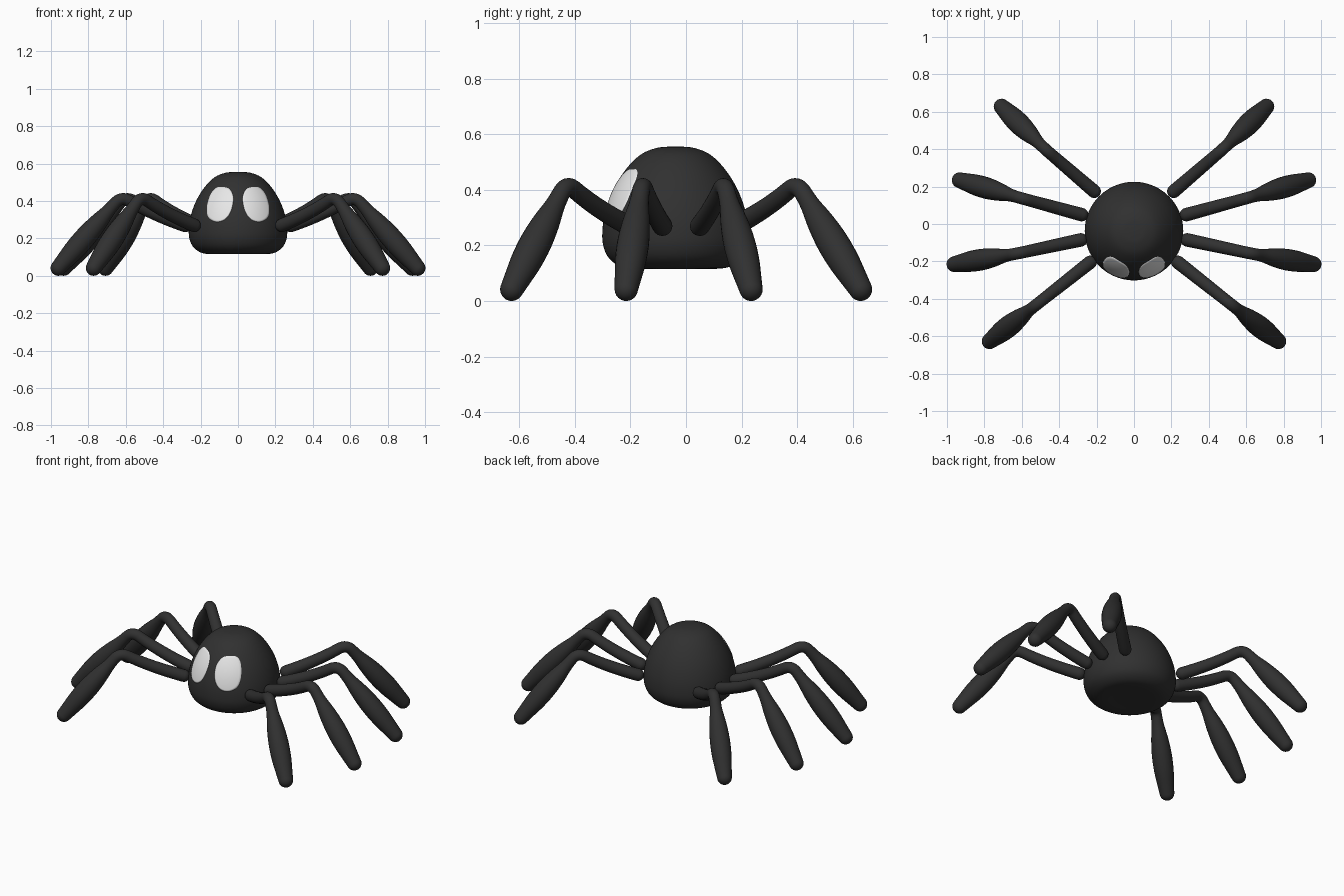
import bpy, bmesh, math
from mathutils import Vector

if "Cube" in bpy.data.objects:
    bpy.data.objects.remove(bpy.data.objects["Cube"])


def material(name, v):
    m = bpy.data.materials.new(name)
    m.diffuse_color = (v, v, v, 1)
    m.use_nodes = True
    m.node_tree.nodes["Principled BSDF"].inputs["Base Color"].default_value = m.diffuse_color
    return m


BLACK = material("soft black", 0.03)
WHITE = material("eye white", 0.8)
BODY_Y = -0.038


def smooth_path(pts, n, closed=False):
    """Catmull-Rom points through pts."""
    p = [Vector(q) for q in pts]
    cnt = len(p)
    get = (lambda i: p[i % cnt]) if closed else (lambda i: p[max(0, min(cnt - 1, i))])
    out = []
    for i in range(cnt if closed else cnt - 1):
        a, b, c, d = (get(i + k) for k in (-1, 0, 1, 2))
        for s in range(n):
            t = s / n
            out.append(0.5 * (2 * b + (c - a) * t + (2 * a - 5 * b + 4 * c - d) * t * t
                              + (3 * b - a - 3 * c + d) * t ** 3))
    return out if closed else out + [p[-1]]


def loft(name, rings, mat, start=None, end=None):
    """Skin closed rings of points, with optional pole points."""
    bm = bmesh.new()
    vr = [[bm.verts.new(v) for v in r] for r in rings]
    n = len(vr[0])
    for a, b in zip(vr, vr[1:]):
        for i in range(n):
            j = (i + 1) % n
            bm.faces.new((a[i], a[j], b[j], b[i]))
    for pole, ring in ((start, vr[0]), (end, vr[-1])):
        if pole is not None:
            c = bm.verts.new(pole)
            for i in range(n):
                bm.faces.new((c, ring[i], ring[(i + 1) % n]))
    bmesh.ops.recalc_face_normals(bm, faces=bm.faces)
    for f in bm.faces:
        f.smooth = True
    me = bpy.data.meshes.new(name)
    bm.to_mesh(me)
    bm.free()
    me.materials.append(mat)
    ob = bpy.data.objects.new(name, me)
    bpy.context.collection.objects.link(ob)
    return ob


# Body: lathed dome (radius, height)
profile = smooth_path([(0, .119), (.08, .118), (.15, .116), (.2, .125), (.24, .155),
                       (.26, .2), (.263, .25), (.255, .31), (.235, .375), (.205, .435),
                       (.165, .49), (.12, .53), (.07, .55), (.03, .555), (0, .556)], 5)
SEG = 96
rings = [[(p.x * math.cos(2 * math.pi * i / SEG),
           BODY_Y + p.x * math.sin(2 * math.pi * i / SEG), p.y) for i in range(SEG)]
         for p in profile[1:-1]]
loft("body", rings, BLACK, (0, BODY_Y, profile[0].y), (0, BODY_Y, profile[-1].y))


# Eyes: thin plates laid on the dome
def on_body(x, z, lift):
    for a, b in zip(profile, profile[1:]):
        if a.y <= z <= b.y and z > .2:
            r = a.x + (b.x - a.x) * (z - a.y) / (b.y - a.y) + lift
            return Vector((x, BODY_Y - math.sqrt(r * r - x * x), z))


outline = smooth_path([(.08, .475), (.043, .462), (.025, .415), (.038, .345), (.072, .3),
                       (.12, .289), (.16, .315), (.166, .37), (.147, .435), (.117, .47)],
                      5, closed=True)
centre = Vector((.097, .38))
for side, label in ((1, "right"), (-1, "left")):
    rings = []
    for k, lift in [(i / 10, .003) for i in range(1, 11)] + [(1.0, -.003)]:
        pts = [centre + (o - centre) * k for o in outline]
        rings.append([on_body(side * p.x, p.y, lift) for p in pts])
    eye = loft(label + "_eye", rings, WHITE, on_body(side * centre.x, centre.y, .003))
    # make the open plate face forward
    if sum(p.normal.y * p.area for p in eye.data.polygons) > 0:
        eye.data.flip_normals()


# Legs: thin upper part, rounded knee, swollen lower part
def leg(name, hip, knee, tip):
    hip, knee, tip = Vector(hip), Vector(knee), Vector(tip)
    ctrl = (hip + knee) / 2 - Vector((0, 0, .02))
    d1, d2 = (knee - ctrl).normalized(), (tip - knee).normalized()
    a, b = knee - d1 * .05, knee + d2 * .05

    def bez(p, q, r, t):
        return p * (1 - t) ** 2 + q * 2 * t * (1 - t) + r * t * t

    path = [(bez(hip, ctrl, a, i / 10), .036 - .004 * i / 10) for i in range(10)]
    path += [(bez(a, knee, b, i / 10), .032) for i in range(10)]
    lower = smooth_path([(0, .032), (.12, .036), (.3, .049), (.5, .057), (.7, .056),
                         (.88, .048), (1, .042)], 4)
    path += [(b.lerp(tip, q.x), q.y) for q in lower]
    # rounded ends
    d0 = (ctrl - hip).normalized()
    angles = [math.pi / 2 * i / 7 for i in range(1, 7)]
    head = [(hip - d0 * .036 * math.sin(t), .036 * math.cos(t)) for t in reversed(angles)]
    tail = [(tip + d2 * .042 * math.sin(t), .042 * math.cos(t)) for t in angles]
    path = head + path + tail
    n = d1.cross(d2).normalized()
    rings = []
    for i, (p, r) in enumerate(path):
        t = (path[min(i + 1, len(path) - 1)][0] - path[max(i - 1, 0)][0]).normalized()
        u = (n - t * n.dot(t)).normalized()
        w = t.cross(u)
        rings.append([p + (u * math.cos(2 * math.pi * k / 24)
                           + w * math.sin(2 * math.pi * k / 24)) * r for k in range(24)])
    loft(name, rings, BLACK, hip - d0 * .036, tip + d2 * .042)


LEGS = {
    "front": ((.235, -.205), (.52, -.43), (.772, -.627)),
    "mid_front": ((.285, -.085), (.625, -.158), (.96, -.215)),
    "mid_back": ((.28, .05), (.6, .137), (.932, .234)),
    "back": ((.213, .175), (.475, .4), (.708, .628)),
}
for label, pts in LEGS.items():
    for s, side in ((1, "right"), (-1, "left")):
        leg(f"{label}_{side}_leg",
            *[(s * x, y, z) for (x, y), z in zip(pts, (.27, .425, .042))])
